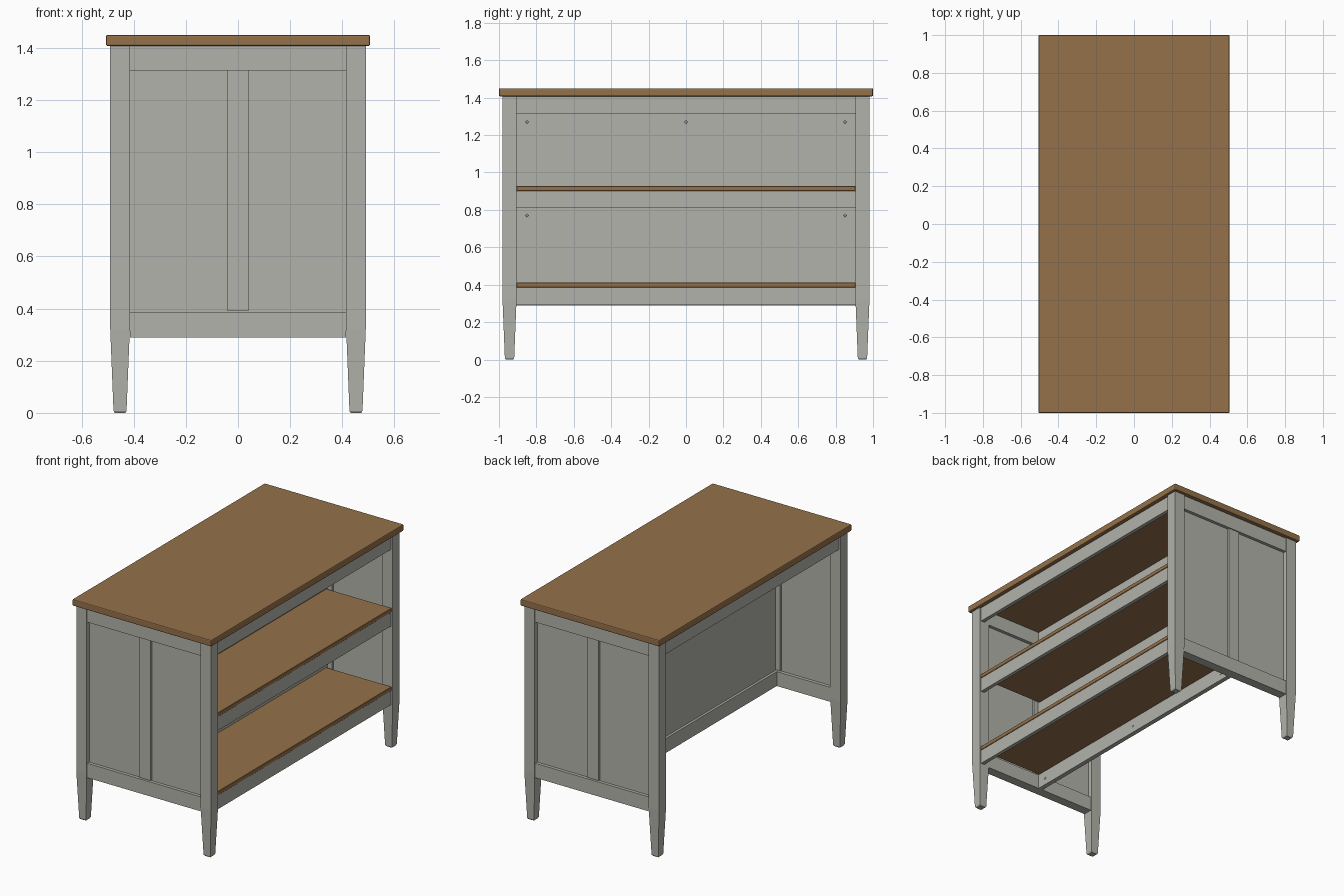
import bpy, bmesh
from mathutils import Vector

old = bpy.data.objects.get("Cube")
if old:
    bpy.data.objects.remove(old, do_unlink=True)


def make_material(name, color):
    mat = bpy.data.materials.new(name)
    mat.use_nodes = True
    mat.diffuse_color = color
    mat.node_tree.nodes["Principled BSDF"].inputs["Base Color"].default_value = color
    return mat


WOOD = make_material("warm wood", (0.30, 0.165, 0.068, 1))
PAINT = make_material("grey paint", (0.45, 0.45, 0.41, 1))


def finish(name, bm, mat, bevel=0, segments=1):
    bmesh.ops.recalc_face_normals(bm, faces=bm.faces)
    mesh = bpy.data.meshes.new(name)
    bm.to_mesh(mesh)
    bm.free()
    mesh.materials.append(mat)
    ob = bpy.data.objects.new(name, mesh)
    bpy.context.collection.objects.link(ob)
    if bevel:
        mod = ob.modifiers.new("soft edges", 'BEVEL')
        mod.width = bevel
        mod.segments = segments
    return ob


def box(name, x, y, z, mat=PAINT, bevel=0, segments=1):
    """Box from (low, high) ranges on each axis."""
    bm = bmesh.new()
    bmesh.ops.create_cube(bm, size=1)
    for v in bm.verts:
        v.co = Vector([r[0] if c < 0 else r[1] for c, r in zip(v.co, (x, y, z))])
    return finish(name, bm, mat, bevel, segments)


def leg(name, cx, cy):
    """Square post with a tapered foot, lofted from (height, half width) rings."""
    bm = bmesh.new()
    last = None
    for z, h in ((0, 0.02), (0.008, 0.025), (0.32, 0.0375), (1.407, 0.0375)):
        ring = [bm.verts.new((cx + sx * h, cy + sy * h, z))
                for sx, sy in ((-1, -1), (1, -1), (1, 1), (-1, 1))]
        if last is None:
            bm.faces.new(ring)
        else:
            for i in range(4):
                j = (i + 1) % 4
                bm.faces.new((last[i], last[j], ring[j], ring[i]))
        last = ring
    bm.faces.new(last)
    return finish(name, bm, PAINT)


def screw(name, x, y, z):
    bm = bmesh.new()
    bmesh.ops.create_cone(bm, cap_ends=True, segments=10, radius1=0.008,
                          radius2=0.006, depth=0.006)
    for v in bm.verts:
        v.co = Vector((x + v.co.z, y + v.co.x, z + v.co.y))
    return finish(name, bm, PAINT)


IN_X, IN_Y = 0.415, 0.906           # inner faces of the legs
LOW, HIGH = (0.29, 0.385), (1.313, 1.407)

# Worktop
box("worktop", (-0.506, 0.506), (-1, 1), (1.407, 1.45), WOOD, 0.006, 2)

# Legs
for sx, side in ((-1, "right"), (1, "left")):
    for sy, end in ((-1, "front"), (1, "back")):
        leg(f"{end}_{side}_leg", sx * 0.4525, sy * 0.9435)

# Framed end panels
for s, end in ((-1, "front"), (1, "back")):
    def depth(a, b):
        return sorted((s * a, s * b))
    for name, z in (("bottom", LOW), ("top", HIGH)):
        box(f"{end}_end_{name}_rail", (-IN_X, IN_X), depth(0.912, 0.974), z)
    box(f"{end}_end_panel", (-IN_X, IN_X), depth(0.934, 0.953), (LOW[1], HIGH[0]))
    box(f"{end}_end_stile", (-0.04, 0.04), depth(0.920, 0.967), (LOW[1] + 0.005, HIGH[0]))

# Aprons under the worktop
box("left_apron", (0.455, 0.48), (-IN_Y, IN_Y), HIGH)
box("right_apron", (-0.48, -0.455), (-IN_Y, IN_Y), HIGH)

# Dividing panel and its rails
box("divider_panel", (-0.006, 0.008), (-0.934, 0.934), (LOW[1], 1.407))
box("divider_bottom_rail", (-0.022, 0.008), (-0.914, 0.914), LOW)

# Shelves with a supporting rail along the open edge
for name, z in (("lower", 0.385), ("middle", 0.902)):
    box(f"{name}_shelf", (0.008, 0.484), (-IN_Y, IN_Y), (z, z + 0.026), WOOD, 0.002)
    box(f"{name}_shelf_rail", (0.455, 0.48), (-IN_Y, IN_Y), (z - 0.093, z))

# Screw heads
for z, ys in ((1.27, (-0.85, 0, 0.85)), (0.77, (-0.85, 0.85)), (0.335, (-0.85, 0, 0.85))):
    for i, y in enumerate(ys):
        screw(f"screw_{int(z * 100)}_{i}", 0.009, y, z)
